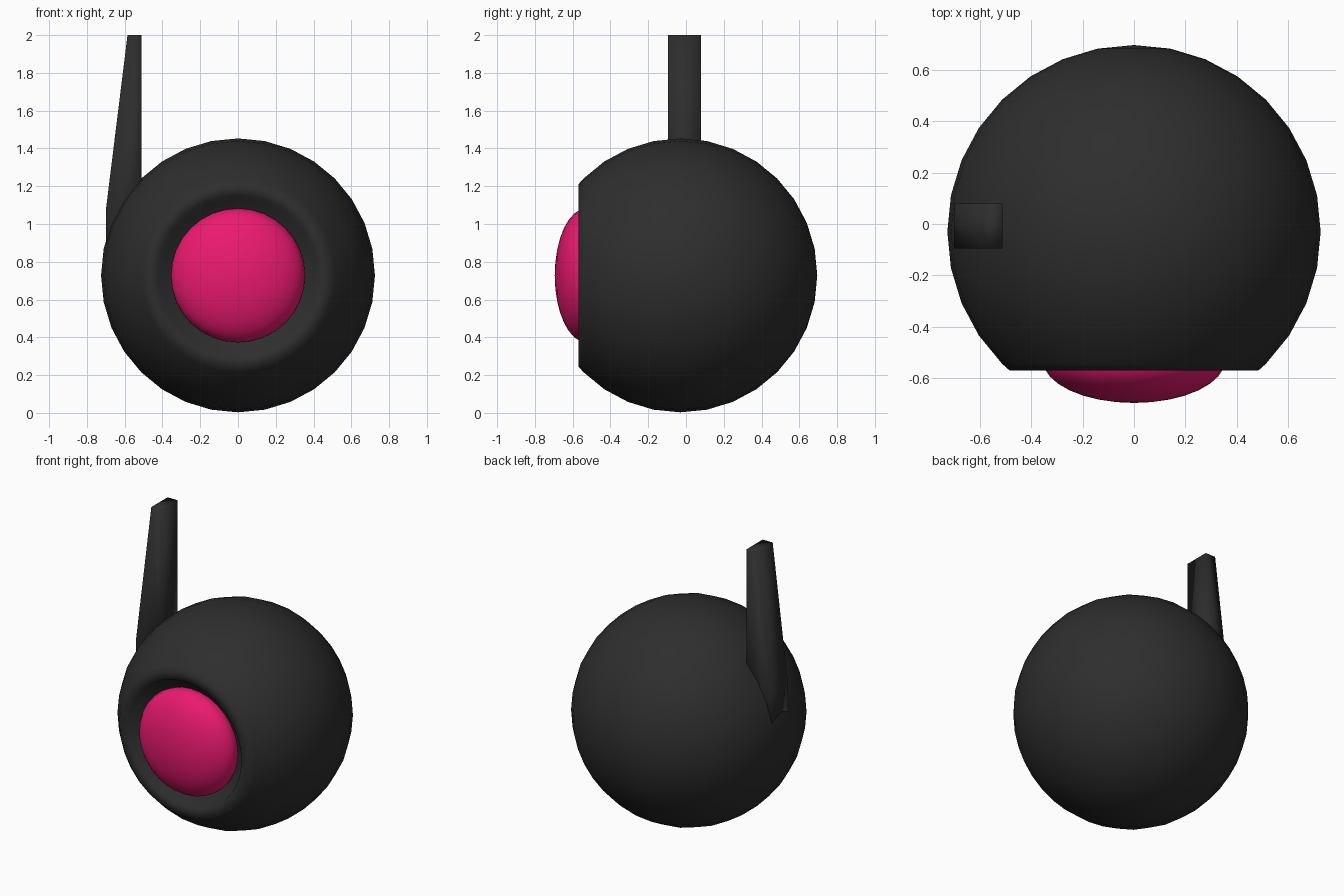
import bpy, bmesh, math

if "Cube" in bpy.data.objects:
    bpy.data.objects.remove(bpy.data.objects["Cube"])

CY, CZ, R = -0.03, 0.728, 0.725   # ball centre and radius
SEGS = 32


def material(name, color):
    m = bpy.data.materials.new(name)
    m.diffuse_color = (*color, 1)
    m.use_nodes = True
    m.node_tree.nodes["Principled BSDF"].inputs["Base Color"].default_value = m.diffuse_color
    return m


def finish(bm, name, mat, angle=None):
    bmesh.ops.recalc_face_normals(bm, faces=bm.faces)
    mesh = bpy.data.meshes.new(name)
    bm.to_mesh(mesh)
    bm.free()
    ob = bpy.data.objects.new(name, mesh)
    bpy.context.collection.objects.link(ob)
    mesh.materials.append(mat)
    mesh.shade_smooth()
    if angle:
        mesh.set_sharp_from_angle(angle=math.radians(angle))
    return ob


def lathe(name, profile, mat, angle=None):
    """Revolve (radius, y) points around the front-back axis of the ball."""
    bm = bmesh.new()
    verts = [bm.verts.new((0, y, CZ + r)) for r, y in profile]
    edges = [bm.edges.new(p) for p in zip(verts, verts[1:])]
    bmesh.ops.spin(bm, geom=verts + edges, cent=(0, 0, CZ), axis=(0, 1, 0),
                   angle=math.tau, steps=SEGS)
    bmesh.ops.remove_doubles(bm, verts=bm.verts, dist=1e-4)
    return finish(bm, name, mat, angle)


black = material("black", (0.027, 0.027, 0.027))
pink = material("pink", (0.83, 0.01, 0.16))

# Ball body, cut flat at the front with a round recess for the eye
step = math.pi / 16
ball = [(R * math.sin(i * step), CY + R * math.cos(i * step)) for i in range(13)]
lathe("body", ball + [(0.482, -0.57), (0.425, -0.57), (0.40, -0.50), (0, -0.50)], black)

# Domed eye
eye = [(0.355 * math.sin(i * step), -0.527 - 0.168 * math.cos(i * step)) for i in range(12)]
lathe("eye", eye + [(0, eye[-1][1])], pink, 60)

# Antenna: wedge tapering on its outer side, sunk into the ball
bm = bmesh.new()
outline = [(-0.70, 0.78), (-0.51, 0.78), (-0.51, 2.0), (-0.585, 2.0), (-0.70, 1.07)]
face = bm.faces.new([bm.verts.new((x, -0.095, z)) for x, z in outline])
ext = bmesh.ops.extrude_face_region(bm, geom=[face])
bmesh.ops.translate(bm, vec=(0, 0.175, 0),
                    verts=[v for v in ext["geom"] if isinstance(v, bmesh.types.BMVert)])
finish(bm, "antenna", black)
